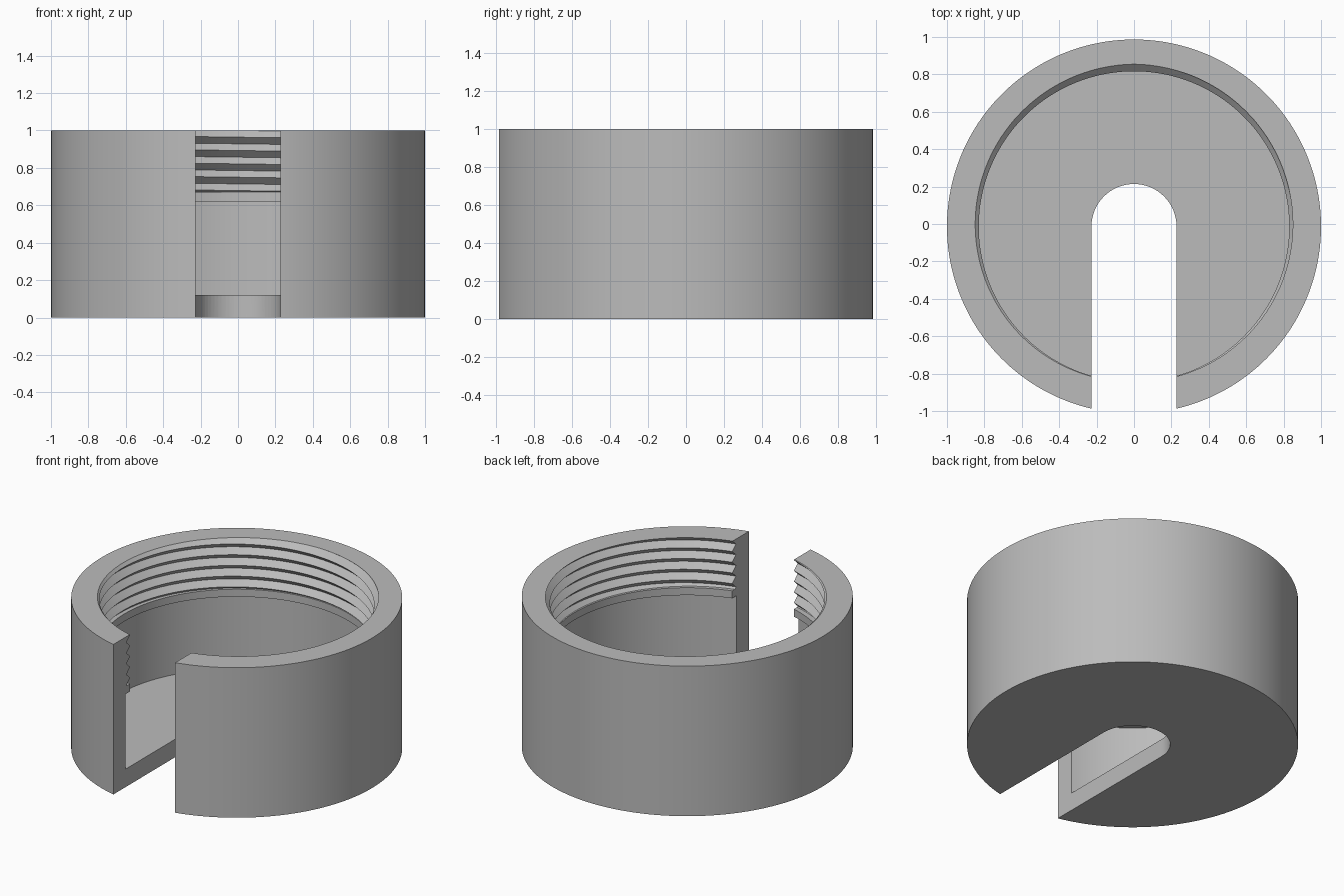
import bpy, bmesh, math

cube = bpy.data.objects.get("Cube")
if cube:
    bpy.data.objects.remove(cube)

OUTER, CREST, ROOT, CAVITY = 1.0, 0.83, 0.868, 0.875
HEIGHT, FLOOR, LIP, THREAD_END = 1.0, 0.12, 0.62, 0.67
PITCH, SLOT = 0.0714, 0.2275
CENTRE_Y = -0.0135
STEPS = 170

grey = bpy.data.materials.new("plain grey")
grey.diffuse_color = (0.5, 0.5, 0.5, 1)
grey.use_nodes = True
grey.node_tree.nodes["Principled BSDF"].inputs["Base Color"].default_value = (0.5, 0.5, 0.5, 1)


def finish(name, bm):
    bmesh.ops.recalc_face_normals(bm, faces=bm.faces)
    mesh = bpy.data.meshes.new(name)
    bm.to_mesh(mesh)
    bm.free()
    mesh.materials.append(grey)
    obj = bpy.data.objects.new(name, mesh)
    obj.location.y = CENTRE_Y
    bpy.context.collection.objects.link(obj)
    return obj


def section(turn):
    """Radius and height outline of the cup wall; turn is 0 to 1 from the slot."""
    crest_z = HEIGHT + (turn - 1) * PITCH
    points = [(0, 0), (OUTER, 0), (OUTER, HEIGHT)]
    # Triangular screw thread, clipped at the rim and at its lower end
    for k in range(3, -14, -1):
        z = min(HEIGHT, max(THREAD_END, crest_z + k * PITCH / 2))
        phase = ((z - crest_z) / PITCH) % 1
        points.append((CREST + (ROOT - CREST) * (1 - abs(2 * phase - 1)), z))
    # Plain lip under the thread, then the wider cavity and floor
    points += [(CREST, THREAD_END), (CREST, LIP), (CAVITY, LIP), (CAVITY, FLOOR), (0, FLOOR)]
    return points


# Threaded cup: sweep the section round, leaving a gap inside the slot
bm = bmesh.new()
rings = []
gap = 0.025
for i in range(STEPS + 1):
    turn = gap + (1 - 2 * gap) * i / STEPS
    a = 2 * math.pi * turn - math.pi / 2
    rings.append([bm.verts.new((r * math.cos(a), r * math.sin(a), z)) for r, z in section(turn)])
count = len(rings[0])
for a, b in zip(rings, rings[1:]):
    for j in range(count):
        k = (j + 1) % count
        if j != count - 1:
            bm.faces.new((a[j], b[j], b[k], a[k]))
bm.faces.new(rings[0])
bm.faces.new(rings[-1])
bmesh.ops.remove_doubles(bm, verts=bm.verts, dist=1e-5)
cup = finish("threaded_cup", bm)

# Round-ended slot cutter, open towards the front
bm = bmesh.new()
outline = [(SLOT * math.cos(math.pi * i / 32), SLOT * math.sin(math.pi * i / 32)) for i in range(33)]
outline += [(-SLOT, -1.5), (SLOT, -1.5)]
base = bm.faces.new([bm.verts.new((x, y, -0.2)) for x, y in outline])
top = bmesh.ops.extrude_face_region(bm, geom=[base])
bmesh.ops.translate(bm, vec=(0, 0, 1.5), verts=[v for v in top["geom"] if isinstance(v, bmesh.types.BMVert)])
cutter = finish("slot_cutter", bm)
cutter.hide_render = True

# Cut the slot and shade the result
cut = cup.modifiers.new("slot", "BOOLEAN")
cut.operation = "DIFFERENCE"
cut.solver = "EXACT"
cut.object = cutter
bpy.ops.object.select_all(action="DESELECT")
cup.select_set(True)
bpy.context.view_layer.objects.active = cup
bpy.context.view_layer.update()
bpy.ops.object.modifier_apply(modifier=cut.name)
bpy.data.objects.remove(cutter)
bpy.ops.object.shade_smooth_by_angle(angle=math.radians(30))
